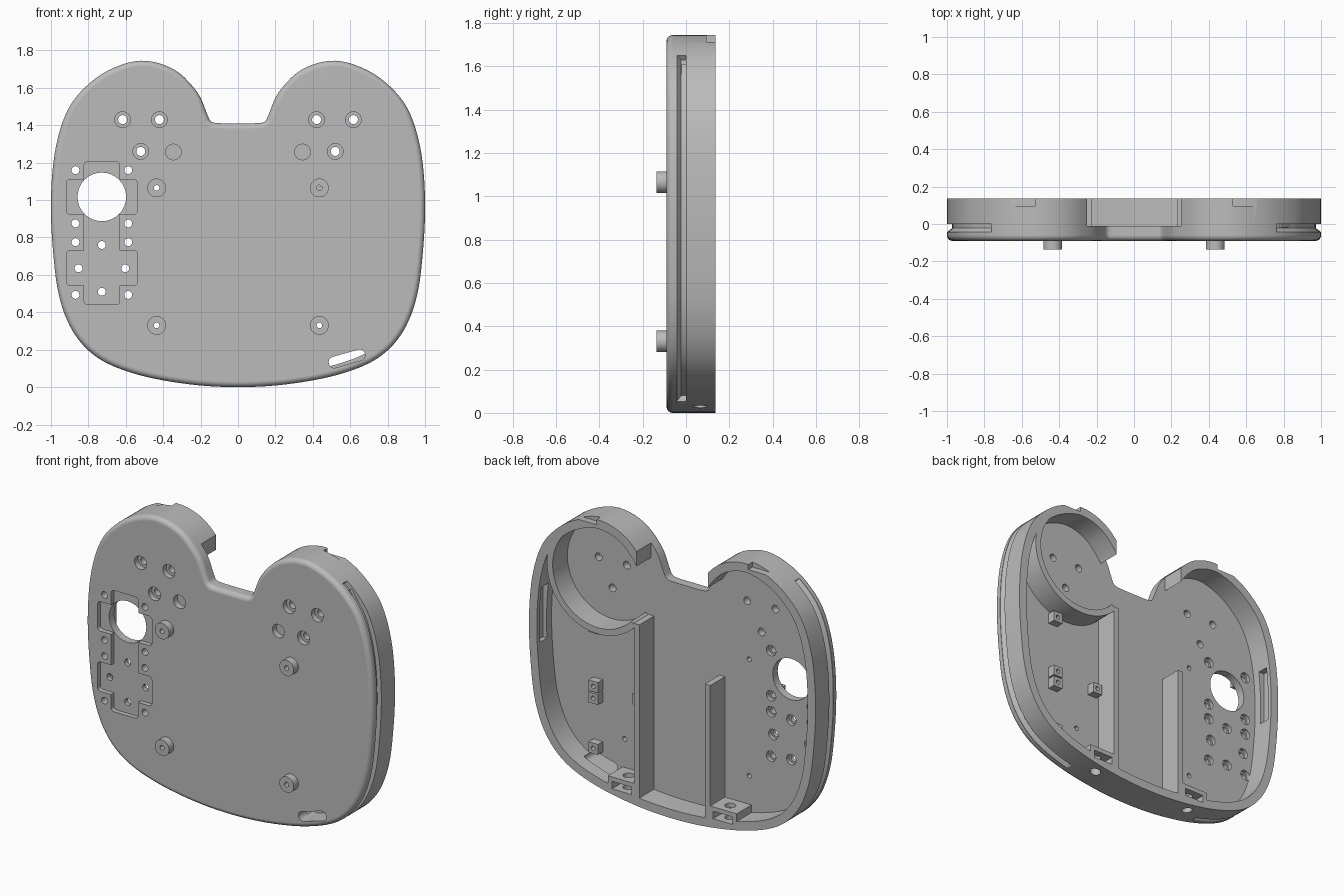
import bpy, bmesh, math

if "Cube" in bpy.data.objects:
    bpy.data.objects.remove(bpy.data.objects["Cube"])

GREY = bpy.data.materials.new("light_grey_plastic")
GREY.use_nodes = True
GREY.diffuse_color = (0.5, 0.5, 0.5, 1)
GREY.node_tree.nodes["Principled BSDF"].inputs["Base Color"].default_value = (0.5, 0.5, 0.5, 1)

FRONT, FLOOR, RIM, NOSE = -0.09, -0.01, 0.137, -0.137


# ---- helpers: outlines are (x, z) lists, depth runs along y ----
def loft(name, layers):
    bm = bmesh.new()
    loops = [[bm.verts.new((x, y, z)) for x, z in pts] for pts, y in layers]
    bm.faces.new(loops[0])
    bm.faces.new(loops[-1])
    n = len(loops[0])
    for a, b in zip(loops, loops[1:]):
        for i in range(n):
            j = (i + 1) % n
            bm.faces.new((a[i], a[j], b[j], b[i]))
    bmesh.ops.recalc_face_normals(bm, faces=bm.faces)
    me = bpy.data.meshes.new(name)
    bm.to_mesh(me)
    bm.free()
    me.materials.append(GREY)
    ob = bpy.data.objects.new(name, me)
    bpy.context.collection.objects.link(ob)
    return ob


def prism(name, pts, y0, y1):
    return loft(name, [(pts, y0), (pts, y1)])


def rect(x0, x1, z0, z1):
    return [(x0, z0), (x1, z0), (x1, z1), (x0, z1)]


def disk(x, z, r, n=32):
    return [(x + r * math.cos(math.tau * i / n), z + r * math.sin(math.tau * i / n)) for i in range(n)]


def round_rect(cx, cz, w, h, r, tilt=0, n=6):
    pts = []
    for k, (sx, sz) in enumerate([(1, 1), (-1, 1), (-1, -1), (1, -1)]):
        for i in range(n + 1):
            a = (k + i / n) * math.pi / 2
            x = sx * (w / 2 - r) + r * math.cos(a)
            z = sz * (h / 2 - r) + r * math.sin(a)
            pts.append((cx + x * math.cos(tilt) - z * math.sin(tilt),
                        cz + x * math.sin(tilt) + z * math.cos(tilt)))
    return pts


def mirror(pts, side):
    return [(x * side, z) for x, z in pts]


def inset(pts, d):
    out = []
    for i, (x, z) in enumerate(pts):
        (ax, az), (bx, bz) = pts[i - 1], pts[(i + 1) % len(pts)]
        length = math.hypot(bx - ax, bz - az)
        out.append((x - d * (bz - az) / length, z + d * (bx - ax) / length))
    return out


def cut(cutter, *targets):
    for ob in targets:
        bpy.context.view_layer.objects.active = ob
        mod = ob.modifiers.new("cut", 'BOOLEAN')
        mod.operation, mod.solver, mod.object = 'DIFFERENCE', 'EXACT', cutter
        bpy.ops.object.modifier_apply(modifier=mod.name)
    bpy.data.objects.remove(cutter)


def drill(x, z, r, y0, y1, *targets):
    cut(prism("drill", disk(x, z, r), y0, y1), *targets)


def smooth_curve(pts, steps=5):
    out = []
    n = len(pts)
    for i in range(n):
        p = [pts[(i + k) % n] for k in (-1, 0, 1, 2)]
        for s in range(steps):
            t = s / steps
            out.append(tuple(0.5 * (2 * b + (c - a) * t + (2 * a - 5 * b + 4 * c - d) * t ** 2
                                    + (3 * b - a - 3 * c + d) * t ** 3) for a, b, c, d in zip(*p)))
    return out


# ---- shell: two-lobed outline with a rounded front edge ----
half = [(0.26, 0.015), (0.53, 0.065), (0.74, 0.15), (0.875, 0.285), (0.955, 0.48), (0.99, 0.74),
        (1.0, 1.0), (0.98, 1.25), (0.925, 1.45), (0.84, 1.58), (0.7, 1.69), (0.52, 1.745),
        (0.345, 1.7), (0.22, 1.58), (0.165, 1.46), (0.148, 1.425), (0.115, 1.412)]
outline = smooth_curve([(0, 0)] + half + [(0, 1.41)] + mirror(half[::-1], -1))
R, STEPS = 0.03, 8
layers = []
for i in range(STEPS + 1):
    a = i / STEPS * math.pi / 2
    layers.append((inset(outline, R * (1 - math.sin(a))), FRONT + R * (1 - math.cos(a))))
shell = loft("shell", layers + [(outline, RIM)])

# open back and the gap between the lobes
cut(prism("cavity", inset(outline, 0.055), FLOOR, 0.3), shell)
cut(prism("gap", rect(-0.25, 0.25, 1.2, 1.9), FLOOR, 0.3), shell)

# side grooves, top notches, pockets in the side walls
strip = [i for i, (x, z) in enumerate(outline) if x > 0.75 or (z < 0.5 and x > 0.45)]


def groove_band(depth, side):
    outer, inner = inset(outline, -0.05), inset(outline, depth)
    return mirror([outer[i] for i in strip] + [inner[i] for i in reversed(strip)], side)


for s in (-1, 1):
    cut(loft("groove", [(groove_band(0.002, s), -0.042), (groove_band(0.028, s), -0.022),
                        (groove_band(0.028, s), 0.0)]), shell)
    cut(prism("notch", mirror(rect(0.53, 0.66, 1.712, 1.8), s), 0.095, 0.3), shell)
    cut(prism("pocket", mirror(rect(0.9, 0.97, 0.85, 1.2), s), 0.04, 0.11), shell)

# ---- standoffs on the front ----
for sx, side in ((-1, "right"), (1, "left")):
    for z, level in ((0.33, "lower"), (1.065, "upper")):
        post = prism(f"standoff_{level}_{side}", disk(sx * 0.435, z, 0.05), NOSE, FRONT + 0.01)
        drill(sx * 0.435, z, 0.015, -0.2, 0.05, post, shell)

# ---- counterbored holes and a blind hole in each lobe ----
for s in (-1, 1):
    for x, z in ((0.42, 1.43), (0.617, 1.43), (0.52, 1.26)):
        drill(s * x, z, 0.042, -0.2, -0.055, shell)
        drill(s * x, z, 0.024, -0.2, 0.05, shell)
    drill(s * 0.345, 1.257, 0.042, -0.2, -0.05, shell)

# ---- cross-shaped recess, round window and screw holes ----
CX = -0.728
cut(prism("recess", round_rect(CX, 0.823, 0.19, 0.765, 0.02), -0.2, -0.06), shell)
for z in (1.017, 0.637):
    cut(prism("recess", round_rect(CX, z, 0.38, 0.185, 0.02), -0.2, -0.06), shell)
drill(CX, 1.017, 0.13, -0.2, 0.05, shell)
screws = [(sx * 0.141, z) for sx in (-1, 1) for z in (1.16, 0.875, 0.775, 0.493)]
screws += [(0, 0.76), (0, 0.51), (-0.125, 0.635), (0.125, 0.635)]
for dx, z in screws:
    drill(CX + dx, z, 0.033, -0.035, 0.02, shell)
    drill(CX + dx, z, 0.021, -0.2, 0.05, shell)

# slanted slot
cut(prism("slot", round_rect(0.582, 0.152, 0.2, 0.06, 0.0295, math.radians(16)), -0.2, 0.05), shell)

# ---- inside: curved divider, ribs, screw blocks, small bosses ----
arc = [math.radians(222 + 178 * i / 40) for i in range(41)]
ring = [(0.52 + r * math.cos(a), 1.38 + r * math.sin(a))
        for r, angles in ((0.355, arc), (0.315, arc[::-1])) for a in angles]
prism("lobe_divider", ring, FLOOR - 0.01, RIM)
prism("rib_left", rect(0.23, 0.268, 0.03, 1.16), FLOOR - 0.01, RIM)
prism("rib_right", rect(-0.265, -0.227, 0.03, 0.91), FLOOR - 0.01, RIM)

for s, side in ((-1, "right"), (1, "left")):
    block = prism(f"screw_block_{side}", mirror(rect(0.26, 0.45, 0.06, 0.15), s), FLOOR - 0.01, RIM)
    cut(prism("nut_slot", mirror(rect(0.285, 0.42, 0.075, 0.122), s), 0.02, 0.3), block, shell)
    bolt = prism("bolt", disk(0, 0, 0.032), -0.1, 0.3)
    bolt.rotation_euler.x = math.pi / 2
    bolt.location = (s * 0.355, 0.065, 0.1)
    bpy.context.view_layer.update()
    cut(bolt, block, shell)

for i, (x, z) in enumerate(((0.62, 1.0), (0.62, 0.63), (0.62, 0.555), (0.62, 0.24), (0.315, 0.625))):
    boss = prism(f"boss_{i + 1}", rect(x - 0.033, x + 0.033, z - 0.033, z + 0.033), FLOOR - 0.01, 0.04)
    drill(x, z, 0.014, 0.0, 0.1, boss)

# ---- smooth curved walls, keep edges sharp ----
for ob in bpy.context.view_layer.objects:
    ob.select_set(ob.type == 'MESH' and GREY.name in ob.data.materials)
bpy.context.view_layer.objects.active = shell
bpy.ops.object.shade_smooth_by_angle(angle=math.radians(25))
for ob in bpy.context.selected_objects:
    ob.modifiers.new("clean_normals", 'WEIGHTED_NORMAL').keep_sharp = True
